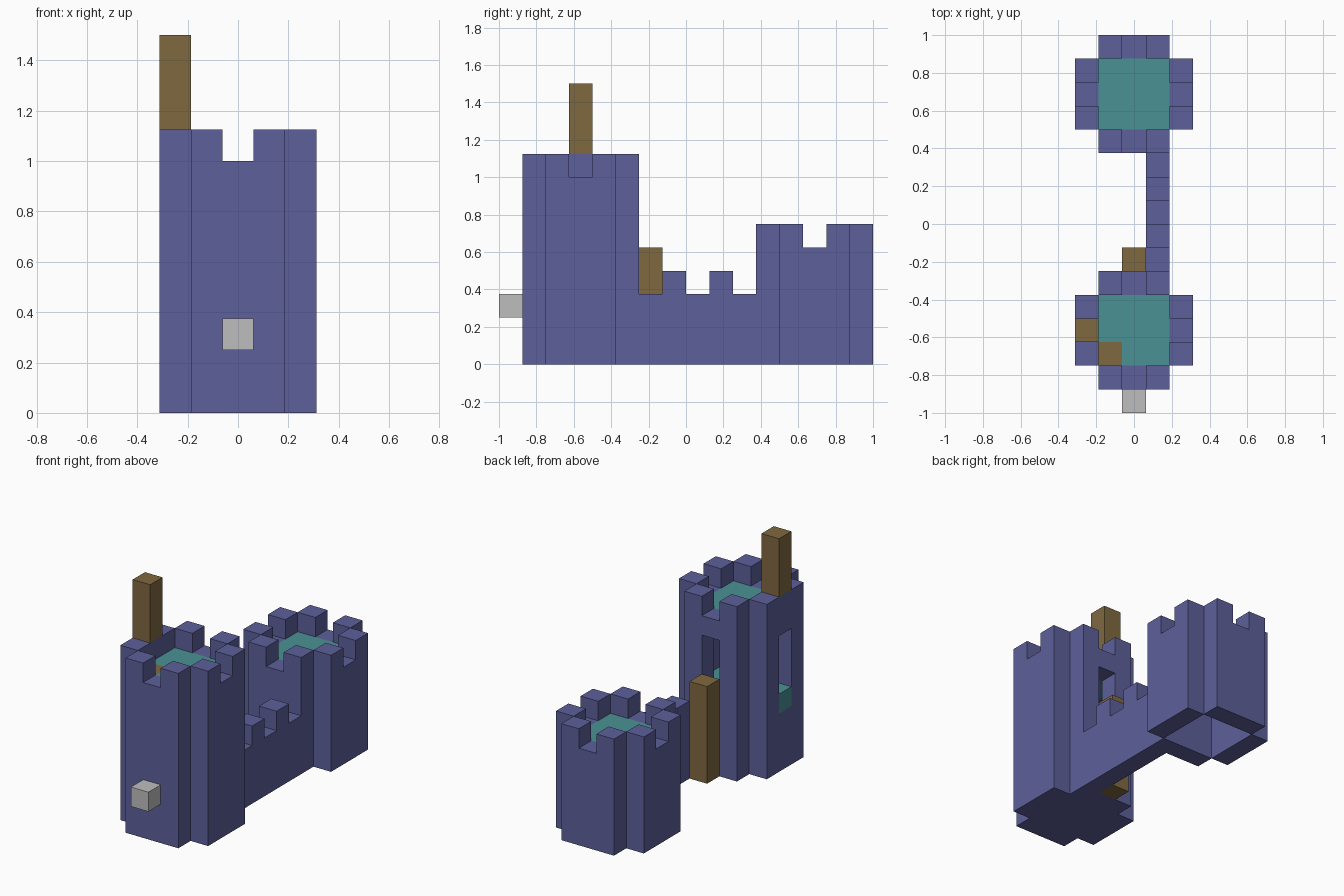
import bpy, bmesh
from mathutils import Vector

cube = bpy.data.objects.get("Cube")
if cube:
    bpy.data.objects.remove(cube, do_unlink=True)

U = 0.125  # edge length of one block


def material(name, rgb):
    m = bpy.data.materials.new(name)
    m.use_nodes = True
    m.diffuse_color = (*rgb, 1)
    m.node_tree.nodes["Principled BSDF"].inputs["Base Color"].default_value = (*rgb, 1)
    return m


stone = material("violet_stone", (0.109, 0.115, 0.328))
teal = material("teal_floor", (0.069, 0.283, 0.296))
wood = material("brown_wood", (0.216, 0.138, 0.051))
grey = material("light_grey", (0.515, 0.515, 0.515))

parts = []


def part(name, cells, mat):
    parts.append((name, set(cells), mat))


def block(xs, ys, zs):
    return {(x, y, z) for x in xs for y in ys for z in zs}


def tower_ring(cy, zs):
    """Square ring of wall blocks with the four corners left out."""
    square = block(range(-2, 3), range(cy - 2, cy + 3), zs)
    return {c for c in square if (abs(c[0]) == 2) != (abs(c[1] - cy) == 2)}


def inside(cy, zs):
    return block(range(-1, 2), range(cy - 1, cy + 2), zs)


def battlements(cy, z):
    """Raised blocks beside a gap in the middle of every side."""
    return {c for c in tower_ring(cy, [z]) if c[0] != 0 and c[1] != cy}


FRONT, BACK = 3, 13

# Tall front tower: solid base, window and doorway cut through the shell
window = block([-2], [FRONT], range(3, 7))
doorway = block([0], [FRONT + 2], range(4, 7))
shell = tower_ring(FRONT, range(8)) | inside(FRONT, range(3))
part("front_tower", (shell - window - doorway) | battlements(FRONT, 8)
     | {(-2, FRONT, 8)}, stone)
ladder = block([-1], [FRONT - 1], range(4, 8))
part("front_tower_floor", inside(FRONT, [3]) | {(-2, FRONT, 3)}, teal)
part("front_tower_roof", inside(FRONT, [7]) - ladder, teal)
part("inner_ladder", ladder, wood)
part("flag_pole", block([-2], [FRONT], range(9, 12)), wood)
part("front_knob", {(0, 0, 2)}, grey)
part("door_step", block([0], [6], range(5)), wood)

# Short back tower: hollow and open underneath
part("back_tower", tower_ring(BACK, range(5)) | battlements(BACK, 5), stone)
part("back_tower_roof", inside(BACK, [4]), teal)

# Connecting wall with two raised blocks
part("connecting_wall", block([1], range(6, 11), range(3)) | {(1, 7, 3), (1, 9, 3)}, stone)

occupied = set().union(*(cells for _, cells, _ in parts))


def build(name, cells, mat):
    """Skin the exposed sides of the blocks and merge flat areas."""
    bm = bmesh.new()
    for cell in sorted(cells):
        centre = Vector((cell[0] * U, (cell[1] - 7.5) * U, (cell[2] + 0.5) * U))
        for axis in range(3):
            for sign in (-1, 1):
                n = Vector((0, 0, 0))
                n[axis] = sign
                if tuple(int(a + b) for a, b in zip(cell, n)) in occupied:
                    continue
                s = Vector((0, 0, 0))
                s[(axis + 1) % 3] = 1
                t = n.cross(s)
                corners = (-s - t, s - t, s + t, t - s)
                bm.faces.new([bm.verts.new(centre + (n + c) * U / 2) for c in corners])
    bmesh.ops.remove_doubles(bm, verts=bm.verts[:], dist=0.001)
    bmesh.ops.dissolve_limit(bm, angle_limit=0.02, verts=bm.verts[:], edges=bm.edges[:])
    mesh = bpy.data.meshes.new(name)
    bm.to_mesh(mesh)
    bm.free()
    mesh.materials.append(mat)
    bpy.context.scene.collection.objects.link(bpy.data.objects.new(name, mesh))


for entry in parts:
    build(*entry)
